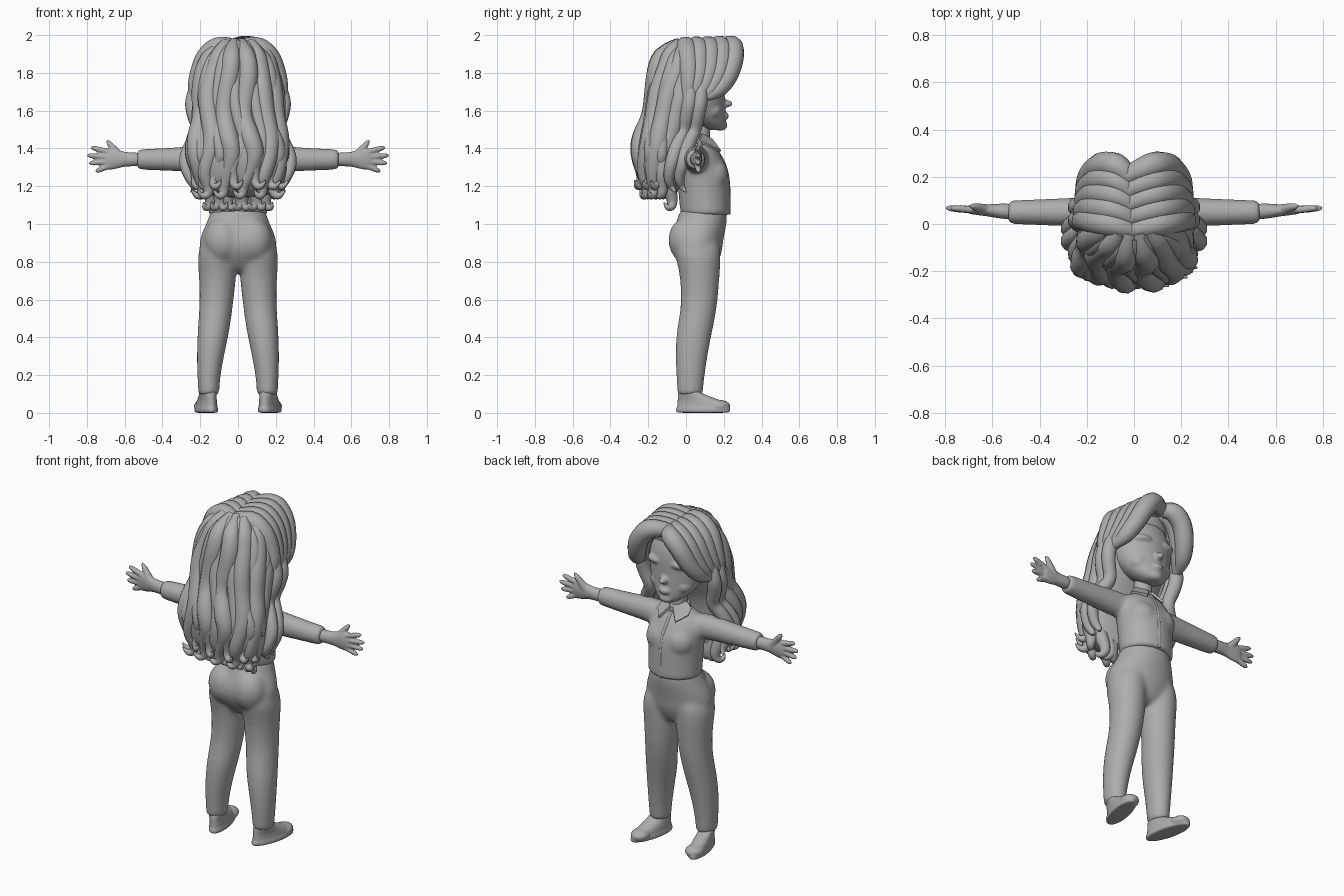
import bpy, bmesh, math, random
from mathutils import Vector

random.seed(4)
if "Cube" in bpy.data.objects:
    bpy.data.objects.remove(bpy.data.objects["Cube"])

clay = bpy.data.materials.new("plain_grey")
clay.use_nodes = True
GREY = (0.42, 0.42, 0.42, 1)
clay.diffuse_color = GREY
clay.node_tree.nodes["Principled BSDF"].inputs["Base Color"].default_value = GREY


def select(objs):
    bpy.ops.object.select_all(action='DESELECT')
    for o in objs:
        o.select_set(True)
    bpy.context.view_layer.objects.active = objs[0]


def bake(obj):
    """Apply curves and modifiers, then shade smooth."""
    select([obj])
    bpy.ops.object.convert(target='MESH')
    obj = bpy.context.view_layer.objects.active
    bpy.ops.object.shade_smooth_by_angle(angle=math.radians(50))
    return obj


def add(name, data):
    obj = bpy.data.objects.new(name, data)
    bpy.context.collection.objects.link(obj)
    data.materials.append(clay)
    return obj


def loft(name, rings, axis='z', seg=16, shear=0):
    """Skin of ellipses: (position along axis, centre a, centre b, radius a, radius b)."""
    bm = bmesh.new()
    loops = []
    for t, ca, cb, ra, rb in rings:
        loop = []
        for i in range(seg):
            w = math.tau * i / seg
            a, b = ca + ra * 1.02 * math.cos(w), cb + rb * 1.02 * math.sin(w)
            co = (a + shear * b, b, t) if axis == 'z' else (t, a, b)
            loop.append(bm.verts.new(co))
        loops.append(loop)
    for p, q in zip(loops, loops[1:]):
        for i in range(seg):
            j = (i + 1) % seg
            bm.faces.new((p[i], p[j], q[j], q[i]))
    bm.faces.new(loops[0])
    bm.faces.new(loops[-1])
    bmesh.ops.recalc_face_normals(bm, faces=bm.faces)
    mesh = bpy.data.meshes.new(name)
    bm.to_mesh(mesh)
    bm.free()
    obj = add(name, mesh)
    obj.modifiers.new("round", 'SUBSURF').levels = 2
    return bake(obj)


def tube(name, points, radii):
    """Tapered strand along a smooth path."""
    cu = bpy.data.curves.new(name, 'CURVE')
    cu.dimensions = '3D'
    cu.bevel_depth, cu.bevel_resolution, cu.use_fill_caps = 1, 3, True
    sp = cu.splines.new('NURBS')
    sp.points.add(len(points) - 1)
    for p, co, r in zip(sp.points, points, radii):
        p.co, p.radius = (*co, 1), r
    sp.order_u, sp.use_endpoint_u, sp.resolution_u = 3, True, 5
    return bake(add(name, cu))


def ball(name, loc, scale):
    bm = bmesh.new()
    bmesh.ops.create_uvsphere(bm, u_segments=24, v_segments=14, radius=1)
    for v in bm.verts:
        v.co = Vector(c * s + l for c, s, l in zip(v.co, scale, loc))
    mesh = bpy.data.meshes.new(name)
    bm.to_mesh(mesh)
    bm.free()
    return bake(add(name, mesh))


def fuse(name, objs, voxel, smooth):
    """Merge overlapping volumes into one soft skin."""
    select(objs)
    bpy.ops.object.join()
    obj = bpy.context.view_layer.objects.active
    obj.name = name
    m = obj.modifiers.new("merge", 'REMESH')
    m.mode, m.voxel_size = 'VOXEL', voxel
    m = obj.modifiers.new("soften", 'SMOOTH')
    m.factor, m.iterations = 0.5, smooth
    return bake(obj)


SIDES = (("left", 1), ("right", -1))

# Trousers
parts = [loft("hips", [(1.1, 0, .095, .14, .115), (1.05, 0, .09, .15, .13), (1, 0, .08, .17, .135),
                       (.95, 0, .065, .193, .14), (.9, 0, .055, .207, .14), (.84, 0, .06, .205, .13),
                       (.77, 0, .068, .15, .09), (.74, 0, .07, .08, .06)])]
for side, s in SIDES:
    parts.append(ball("seat", (s * .08, 0, .915), (.1, .093, .12)))
    parts.append(loft("leg", [(.96, s * .09, .06, .075, .1), (.86, s * .11, .06, .106, .128),
                              (.76, s * .108, .072, .102, .108), (.65, s * .11, .073, .093, .1),
                              (.55, s * .117, .068, .088, .095), (.42, s * .131, .042, .084, .095),
                              (.3, s * .147, .028, .072, .085), (.18, s * .155, .023, .06, .074),
                              (.11, s * .155, .022, .056, .068), (.09, s * .155, .022, .055, .067)]))
fuse("trousers", parts, .011, 12)

# Shirt with sleeves
parts = [loft("torso", [(1.045, 0, .105, .15, .125), (1.05, 0, .105, .157, .133), (1.1, 0, .1, .157, .135),
                        (1.2, 0, .095, .16, .138), (1.28, 0, .088, .168, .14), (1.35, 0, .078, .172, .115),
                        (1.4, 0, .075, .14, .088), (1.44, 0, .075, .07, .055)])]
for side, s in SIDES:
    parts.append(ball("bust", (s * .06, .145, 1.26), (.09, .08, .09)))
    parts.append(loft("sleeve", [(s * .08, .06, 1.34, .07, .075), (s * .2, .05, 1.345, .063, .072),
                                 (s * .35, .05, 1.342, .058, .062), (s * .48, .05, 1.342, .052, .056),
                                 (s * .525, .05, 1.342, .05, .054), (s * .535, .05, 1.342, .045, .048)], 'x'))
fuse("shirt", parts, .011, 9)
tube("button_placket", [(.012, .226, 1.05), (.012, .226, 1.12), (.012, .225, 1.22),
                        (.01, .21, 1.3), (.0, .175, 1.37), (0, .14, 1.42)], [.01] * 6)

# Collar and neck
loft("neck", [(1.38, 0, .075, .06, .055), (1.46, 0, .075, .05, .05), (1.57, 0, .075, .055, .055)])
loft("collar_band", [(1.41, 0, .075, .08, .065), (1.43, 0, .075, .075, .065), (1.46, 0, .07, .066, .06),
                     (1.465, 0, .07, .058, .05)])
for side, s in SIDES:
    mesh = bpy.data.meshes.new("collar_flap")
    mesh.from_pydata([(s * .008, .138, 1.445), (s * .055, .182, 1.385), (s * .1, .12, 1.415),
                      (s * .085, .07, 1.435), (s * .06, .08, 1.475)], [], [(0, 1, 2, 3, 4)])
    flap = add(side + "_collar_flap", mesh)
    m = flap.modifiers.new("cloth", 'SOLIDIFY')
    m.thickness, m.offset = .014, 0
    bake(flap)

# Hands with spread fingers
for side, s in SIDES:
    palm = [loft("palm", [(s * .5, .052, 1.342, .036, .038), (s * .57, .055, 1.342, .032, .036),
                          (s * .61, .057, 1.343, .026, .04), (s * .65, .06, 1.345, .024, .055),
                          (s * .69, .062, 1.342, .021, .056), (s * .71, .062, 1.34, .015, .045)], 'x')]
    fingers = [(.68, 1.38, .78, 1.405), (.69, 1.355, .8, 1.363), (.69, 1.33, .79, 1.322), (.68, 1.308, .755, 1.28)]
    for x0, z0, x1, z1 in fingers:
        xm, zm = (x0 + x1) / 2, (z0 + z1) / 2
        palm.append(tube("finger", [(s * x0, .06, z0), (s * xm, .064, zm), (s * (x1 - .008), .068, z1), (s * x1, .068, z1)],
                         [.016, .0155, .013, .003]))
    palm.append(tube("thumb", [(s * .63, .06, 1.36), (s * .66, .07, 1.4), (s * .685, .075, 1.43), (s * .695, .075, 1.445)],
                     [.026, .018, .015, .004]))
    fuse(side + "_hand", palm, .005, 3)

# Shoes with round toes, turned out
for side, s in SIDES:
    shoe = [loft("sole", [(z, s * .15, .09, r, r + .088) for z, r in ((0, .05), (.003, .056), (.02, .056), (.04, .054))],
                 shear=s * .2),
            loft("upper", [(.01, s * .15, .09, .052, .138), (.035, s * .15, .09, .052, .138),
                           (.06, s * .15, .08, .049, .125), (.08, s * .152, .05, .045, .095),
                           (.105, s * .155, .018, .046, .06), (.125, s * .155, .015, .042, .052)], shear=s * .2),
            ball("toe", (s * .182, .175, .035), (.052, .06, .034))]
    fuse(side + "_shoe", shoe, .006, 4)

# Head and face
parts = [loft("skull", [(1.495, 0, .16, .035, .035), (1.515, 0, .145, .075, .068), (1.55, 0, .115, .115, .095),
                        (1.61, 0, .08, .155, .128), (1.68, 0, .06, .175, .145), (1.77, 0, .05, .18, .158),
                        (1.86, 0, .04, .15, .14), (1.92, 0, .04, .08, .08)]),
         ball("nose", (0, .21, 1.637), (.024, .037, .021)),
         ball("lips", (0, .194, 1.572), (.04, .034, .024)),
         ball("chin", (0, .185, 1.522), (.045, .034, .028))]
for side, s in SIDES:
    parts.append(ball("cheek", (s * .075, .13, 1.6), (.06, .06, .05)))
    parts.append(ball("brow", (s * .07, .15, 1.735), (.07, .06, .03)))
fuse("head", parts, .007, 7)

# Hair mass behind the head
HAIR = [(1.965, 0, .03, .03, .03), (1.955, 0, .03, .1, .1), (1.92, 0, .02, .15, .16), (1.86, 0, .01, .188, .175),
        (1.78, 0, -.02, .212, .165), (1.68, 0, -.05, .235, .155), (1.57, 0, -.08, .222, .135), (1.48, 0, -.12, .235, .125),
        (1.4, 0, -.145, .262, .13), (1.28, 0, -.145, .25, .12), (1.2, 0, -.135, .215, .1), (1.14, 0, -.11, .17, .06)]
loft("hair_mass", HAIR, seg=24)


def on_hair(z, w, out):
    """Point on the hair mass at height z, angle w from straight back."""
    z = max(min(z, HAIR[0][0]), HAIR[-1][0])
    for p, q in zip(HAIR, HAIR[1:]):
        if q[0] <= z <= p[0]:
            f = (p[0] - z) / (p[0] - q[0])
            c, rx, ry = (p[k] + (q[k] - p[k]) * f for k in (2, 3, 4))
            return ((rx + out) * math.sin(w), c - (ry + out) * math.cos(w), z)


# Broad wavy locks with flicked ends, and thinner ones between them
HEIGHTS = (1.955, 1.91, 1.81, 1.69, 1.57, 1.46, 1.37, 1.27, 1.2)
RADII = (.03, .045, .05, .05, .046, .05, .046, .038, .03)
COUNT = 15
for i in range(COUNT):
    base = math.radians(-105 + 210 * i / (COUNT - 1))
    phase = random.uniform(-1, 1)
    thin = i % 2
    pts = []
    for k, z in enumerate(HEIGHTS):
        sway = .15 * math.sin(k * 1.4 + phase) * min(1, k / 4)
        pts.append(on_hair(z + (.05 * thin if k > 6 else 0), base + sway, -.025 + .012 * math.sin(k * 1.7 + phase * 2)))
    x, y, z = pts[-1]
    curl = random.choice((-1, 1)) * .03
    pts += [(x * 1.02, y - .005, z - .045), (x * 1.05 + curl, y - .025, z - .055), (x * 1.07 + curl * 1.6, y - .035, z - .02)]
    tube("back_lock", pts, [r * (.8 if thin else 1.1) for r in RADII] + [.024, .017, .004])

# Short inner locks at the nape
for i in range(9):
    x = -.16 + .04 * i
    d = random.choice((-1, 1)) * .02
    tube("inner_lock", [(x, -.12, 1.3), (x, -.09, 1.2), (x - d, -.07, 1.12), (x, -.08, 1.085), (x + d, -.105, 1.09),
                        (x + d, -.115, 1.115)], (.045, .04, .03, .022, .014, .004))

# Swept fringe from a parting, and locks framing the face
for side, s in SIDES:
    inner = [(-.01, -.03, 1.93), (s * .08, 0, 1.955), (s * .165, .01, 1.9), (s * .205, .02, 1.8), (s * .23, .01, 1.7), (s * .23, 0, 1.6)]
    outer = [(-.03, .2, 1.94), (s * .06, .25, 1.955 + .01 * s), (s * .135, .255, 1.88), (s * .18, .22, 1.77), (s * .215, .155, 1.69),
             (s * .235, .08, 1.66)]
    for k in range(5):
        pts = [Vector(a).lerp(Vector(b), k / 4) for a, b in zip(inner, outer)]
        tube(side + "_fringe_lock", pts, (.04, .054, .056, .052, .042, .012))
    for k, y in enumerate((.06, .005)):
        tube(side + "_face_lock", [(s * .21, y + .02, 1.76), (s * .245, y + .02, 1.67), (s * .235, y, 1.58), (s * .2, y - .015, 1.49),
                                   (s * .25, y - .05, 1.42), (s * .285, y - .08, 1.33), (s * .255, y - .1, 1.24),
                                   (s * .225, y - .08, 1.19), (s * .25, y - .06, 1.17)],
             (.03, .042, .04, .036, .038, .036, .028, .018, .004))
